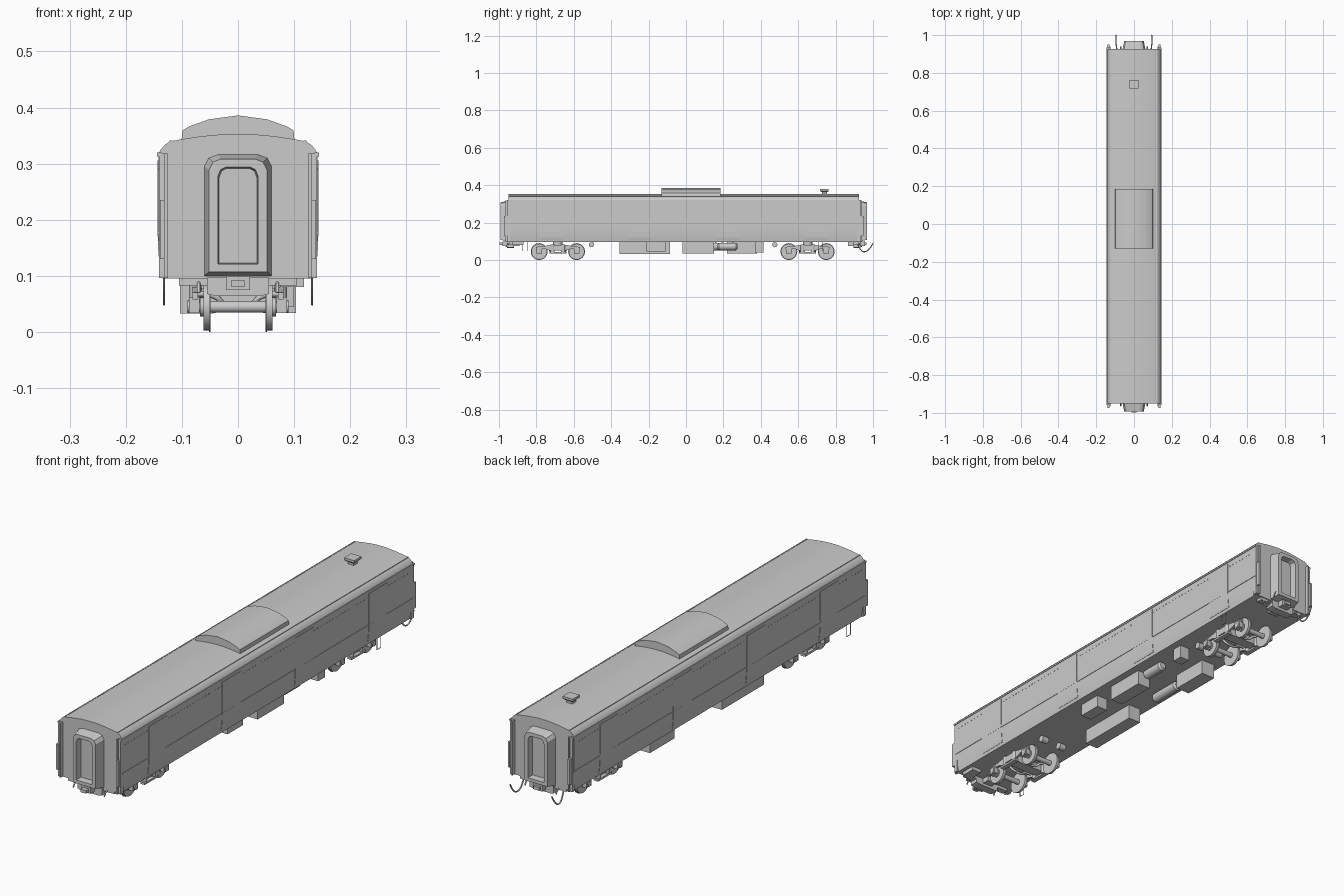
import bpy, bmesh, math
from mathutils import Matrix, Vector

if "Cube" in bpy.data.objects:
    bpy.data.objects.remove(bpy.data.objects["Cube"])

YC = -0.012          # middle of the car body along y
Y0, Y1 = -0.95, 0.926


def finish(name, bm, smooth=False):
    bmesh.ops.recalc_face_normals(bm, faces=bm.faces[:])
    me = bpy.data.meshes.new(name)
    bm.to_mesh(me)
    bm.free()
    ob = bpy.data.objects.new(name, me)
    bpy.context.collection.objects.link(ob)
    if smooth:
        bpy.ops.object.select_all(action='DESELECT')
        ob.select_set(True)
        bpy.context.view_layer.objects.active = ob
        bpy.ops.object.shade_smooth_by_angle(angle=math.radians(30))
    return ob


def add_box(bm, x0, x1, y0, y1, z0, z1):
    m = Matrix.Translation(((x0 + x1) / 2, (y0 + y1) / 2, (z0 + z1) / 2))
    bmesh.ops.create_cube(bm, size=1, matrix=m @ Matrix.Diagonal((x1 - x0, y1 - y0, z1 - z0, 1)))


def add_cyl(bm, axis, c, r, length, r2=None, seg=24):
    rot = {'x': Matrix.Rotation(math.pi / 2, 4, 'Y'), 'y': Matrix.Rotation(-math.pi / 2, 4, 'X'),
           'z': Matrix.Identity(4)}[axis]
    bmesh.ops.create_cone(bm, cap_ends=True, segments=seg, radius1=r, radius2=r if r2 is None else r2,
                          depth=length, matrix=Matrix.Translation(c) @ rot)


def add_prism(bm, pts, axis, a, b):
    # extrude a 2D outline: (x,z) along y, or (y,z) along x
    def at(p, t):
        return (p[0], t, p[1]) if axis == 'y' else (t, p[0], p[1])
    lo = [bm.verts.new(at(p, a)) for p in pts]
    hi = [bm.verts.new(at(p, b)) for p in pts]
    bm.faces.new(lo)
    bm.faces.new(hi[::-1])
    for i in range(len(pts)):
        j = (i + 1) % len(pts)
        bm.faces.new((lo[i], lo[j], hi[j], hi[i]))


def box(name, *d, bevel=0):
    bm = bmesh.new()
    add_box(bm, *d)
    if bevel:
        bmesh.ops.bevel(bm, geom=bm.edges[:], offset=bevel, segments=2, affect='EDGES', profile=0.5)
    return finish(name, bm)


def tube(name, pts, r, smooth_path=True):
    cu = bpy.data.curves.new(name, 'CURVE')
    cu.dimensions = '3D'
    cu.bevel_depth, cu.bevel_resolution, cu.use_fill_caps = r, 2, True
    sp = cu.splines.new('NURBS' if smooth_path else 'POLY')
    sp.points.add(len(pts) - 1)
    for p, q in zip(sp.points, pts):
        p.co = (*q, 1)
    if smooth_path:
        sp.use_endpoint_u, sp.order_u = True, 3
    ob = bpy.data.objects.new(name, cu)
    bpy.context.collection.objects.link(ob)


def mirrored(half):
    return half + [(-x, z) for x, z in reversed(half) if x > 0]


# car body and curved roof
side = [(0.134, 0.095), (0.1385, 0.12), (0.141, 0.15), (0.142, 0.2), (0.142, 0.318)]
roof = [(0.137, 0.326), (0.13, 0.334), (0.12, 0.340), (0.10, 0.3435), (0.075, 0.3475), (0.05, 0.3505), (0.025, 0.3525), (0, 0.353)]
bm = bmesh.new()
add_prism(bm, mirrored(side + roof), 'y', Y0, Y1)
finish("car_body", bm, True)

# rooftop air unit
bm = bmesh.new()
add_prism(bm, mirrored([(0.101, 0.338), (0.099, 0.359), (0.088, 0.366), (0.052, 0.379), (0, 0.386)]), 'y', -0.13, 0.185)
finish("roof_unit", bm, True)

# roof vent
bm = bmesh.new()
add_box(bm, -0.013, 0.013, 0.727, 0.753, 0.35, 0.37)
cap = bmesh.ops.create_cone(bm, cap_ends=True, segments=4, radius1=0.024, radius2=0.033, depth=0.006,
                            matrix=Matrix.Translation((0, 0.74, 0.367)) @ Matrix.Rotation(math.pi / 4, 4, 'Z'))
add_box(bm, -0.023, 0.023, 0.717, 0.763, 0.37, 0.379)
finish("roof_vent", bm)

door_pts = [(0.1375, 0.108), (0.140, 0.12), (0.1425, 0.15), (0.1438, 0.2), (0.1438, 0.306)]
for s, label in ((1, "right"), (-1, "left")):
    # gutter, waist strip and roof seam
    bm = bmesh.new()
    for x0, x1, z0, z1, e in ((0.136, 0.1445, 0.313, 0.3195, 0.008), (0.140, 0.1435, 0.176, 0.179, 0),
                              (0.117, 0.122, 0.338, 0.3415, 0)):
        add_box(bm, min(s * x0, s * x1), max(s * x0, s * x1), Y0 - e, Y1 + e, z0, z1)
    finish(label + "_side_strips", bm)
    # row of rivets
    bm = bmesh.new()
    for i in range(92):
        y = Y0 + 0.018 + i * 0.02
        add_box(bm, s * 0.1425 - 0.001, s * 0.1425 + 0.001, y, y + 0.005, 0.289, 0.292)
    finish(label + "_rivets", bm)
    # four sliding doors
    for i in range(4):
        y = -0.72 + i * 0.473
        bm = bmesh.new()
        outline = door_pts + [(0.138, 0.306), (0.133, 0.108)]
        add_prism(bm, [(s * x, z) for x, z in outline], 'y', y - 0.059, y + 0.059)
        finish(f"{label}_door_{i + 1}", bm)
    # footstep loop, one on each side
    y = 0.72 if s > 0 else -0.86
    tube(label + "_footstep", [(s * 0.132, y - 0.012, 0.1), (s * 0.132, y - 0.012, 0.048),
                               (s * 0.132, y + 0.012, 0.048), (s * 0.132, y + 0.012, 0.1)], 0.0015, False)
    # hanging hose at the back
    tube(label + "_hose", [(s * 0.09, 0.915, 0.095), (s * 0.09, 0.922, 0.07), (s * 0.094, 0.945, 0.04),
                           (s * 0.096, 0.98, 0.052), (s * 0.094, 1.0, 0.09)], 0.003)

for d, label in ((-1, "front"), (1, "back")):
    ye = Y0 if d < 0 else Y1

    def span(a, b):
        return min(ye + d * a, ye + d * b), max(ye + d * a, ye + d * b)

    # gangway: tapered surround with recessed door
    bm = bmesh.new()
    outline = [(0.06, 0.1), (0.06, 0.295), (0.052, 0.31), (0.036, 0.316), (0, 0.316)]
    verts = []
    for k, off in ((1.0, 0), (0.86, 0.042), (0.60, 0.042), (0.56, 0.015)):
        verts.append([bm.verts.new((x * k, ye + d * off, 0.205 + (z - 0.205) * (0.5 + 0.5 * k)))
                      for x, z in mirrored(outline)])
    for a, b in zip(verts, verts[1:]):
        for i in range(len(a)):
            j = (i + 1) % len(a)
            bm.faces.new((a[i], a[j], b[j], b[i]))
    bm.faces.new(verts[-1])
    bm.faces.new(verts[0])
    finish(label + "_gangway", bm)
    # coupler and its drawbar
    bm = bmesh.new()
    add_box(bm, -0.021, 0.021, *span(-0.06, 0.03), 0.075, 0.1)
    add_box(bm, -0.012, 0.012, *span(0.02, 0.048 if d < 0 else 0.04), 0.08, 0.093)
    finish(label + "_coupler", bm)
    # buffer beam
    bm = bmesh.new()
    add_prism(bm, mirrored([(0.04, 0.064), (0.055, 0.068), (0.055, 0.097), (0, 0.097)]), 'y', *span(-0.03, 0.006))
    add_box(bm, -0.105, 0.105, *span(-0.03, -0.004), 0.083, 0.097)
    finish(label + "_buffer_beam", bm)
    # corner posts and hand plates
    bm = bmesh.new()
    for s in (-1, 1):
        add_box(bm, s * 0.128 - 0.003, s * 0.128 + 0.003, *span(-0.01, 0.015), 0.096, 0.318)
        add_box(bm, s * 0.136 - 0.005, s * 0.136 + 0.005, *span(-0.01, 0.008), 0.096, 0.318)
        add_box(bm, s * 0.135 - 0.004, s * 0.135 + 0.004, *span(0, 0.024), 0.13, 0.235)
    finish(label + "_corner_posts", bm)
    # short pipes under the end
    for s in (-1, 1):
        tube(f"{label}_pipe_{'right' if s > 0 else 'left'}",
             [(s * 0.07, ye - d * 0.02, 0.09), (s * 0.07, ye + d * 0.008, 0.088), (s * 0.07, ye + d * 0.012, 0.07)], 0.003)
box("end_equipment_box", 0.075, 0.118, -0.93, -0.87, 0.08, 0.097)

# bogies
for yc, label in ((-0.685, "front"), (0.65, "back")):
    for w in (-1, 1):
        y = yc + w * 0.1
        bm = bmesh.new()
        add_cyl(bm, 'x', (0, y, 0.045), 0.0105, 0.16)
        for s in (-1, 1):
            add_cyl(bm, 'x', (s * 0.0555, y, 0.045), 0.042, 0.012, seg=32)
            add_cyl(bm, 'x', (s * 0.0505, y, 0.045), 0.045, 0.003, seg=32)
            add_cyl(bm, 'x', (s * 0.063, y, 0.045), 0.017, 0.01)
        finish(f"{label}_wheelset_{'a' if w < 0 else 'b'}", bm, True)
    # side frames, axle boxes, springs and bolster
    bm = bmesh.new()
    half = [(0.118, 0.058), (0.118, 0.07), (0.075, 0.074), (0.045, 0.08), (0, 0.08)]
    low = [(0, 0.05), (0.04, 0.05), (0.07, 0.06)]
    upper = mirrored(half)
    lower = [(-y, z) for y, z in reversed(low) if y > 0] + low
    frame = [(yc + y, z) for y, z in upper + lower]
    for s in (-1, 1):
        add_prism(bm, frame, 'x', s * 0.071, s * 0.081)
        for w in (-1, 1):
            y = yc + w * 0.1
            add_box(bm, s * 0.078 - 0.009, s * 0.078 + 0.009, y - 0.015, y + 0.015, 0.034, 0.062)
            add_cyl(bm, 'x', (s * 0.087, y, 0.046), 0.011, 0.006, seg=16)
            add_cyl(bm, 'z', (s * 0.076, yc + w * 0.028, 0.06), 0.011, 0.045, seg=16)
        add_box(bm, s * 0.08 - 0.01, s * 0.08 + 0.01, yc - 0.045, yc + 0.045, 0.034, 0.042)
    add_box(bm, -0.085, 0.085, yc - 0.022, yc + 0.022, 0.05, 0.078)
    add_cyl(bm, 'z', (0, yc, 0.086), 0.025, 0.022)
    finish(label + "_bogie_frame", bm)
    # curved brake rods
    for w in (-1, 1):
        tube(f"{label}_brake_rod_{'a' if w < 0 else 'b'}",
             [(-0.072, yc + w * 0.05, 0.068), (-0.04, yc + w * 0.05, 0.068), (-0.025, yc + w * 0.04, 0.045),
              (0.025, yc + w * 0.04, 0.045), (0.04, yc + w * 0.05, 0.068), (0.072, yc + w * 0.05, 0.068)], 0.005)

# underfloor boxes
for name, d in (("battery_box", (-0.103, -0.045, -0.355, -0.085, 0.033, 0.097)),
                ("equipment_box_a", (0.05, 0.1, -0.21, -0.11, 0.045, 0.097)),
                ("equipment_box_b", (0.045, 0.103, -0.02, 0.15, 0.034, 0.097)),
                ("equipment_box_c", (-0.103, -0.04, 0.22, 0.38, 0.034, 0.097)),
                ("equipment_box_d", (0.06, 0.103, 0.37, 0.415, 0.041, 0.097))):
    box(name, *d)

# air tanks
for name, x, y, length in (("air_tank_right", 0.078, 0.222, 0.09), ("air_tank_left", -0.07, 0.12, 0.13)):
    bm = bmesh.new()
    add_cyl(bm, 'y', (x, y, 0.072), 0.02, length)
    for w in (-1, 1):
        add_cyl(bm, 'y', (x, y + w * (length / 2 + 0.004), 0.072), 0.02 if w > 0 else 0.013, 0.008, 0.013 if w > 0 else 0.02)
        add_box(bm, x - 0.008, x + 0.008, y + w * length * 0.3 - 0.004, y + w * length * 0.3 + 0.004, 0.085, 0.097)
    finish(name, bm, True)

# small brake cylinders
for y in (-0.505, 0.475):
    bm = bmesh.new()
    for x in (0.05, -0.04):
        add_cyl(bm, 'x', (x, y, 0.082), 0.014, 0.03, seg=16)
    finish("brake_cylinders_" + ("front" if y < 0 else "back"), bm, True)
